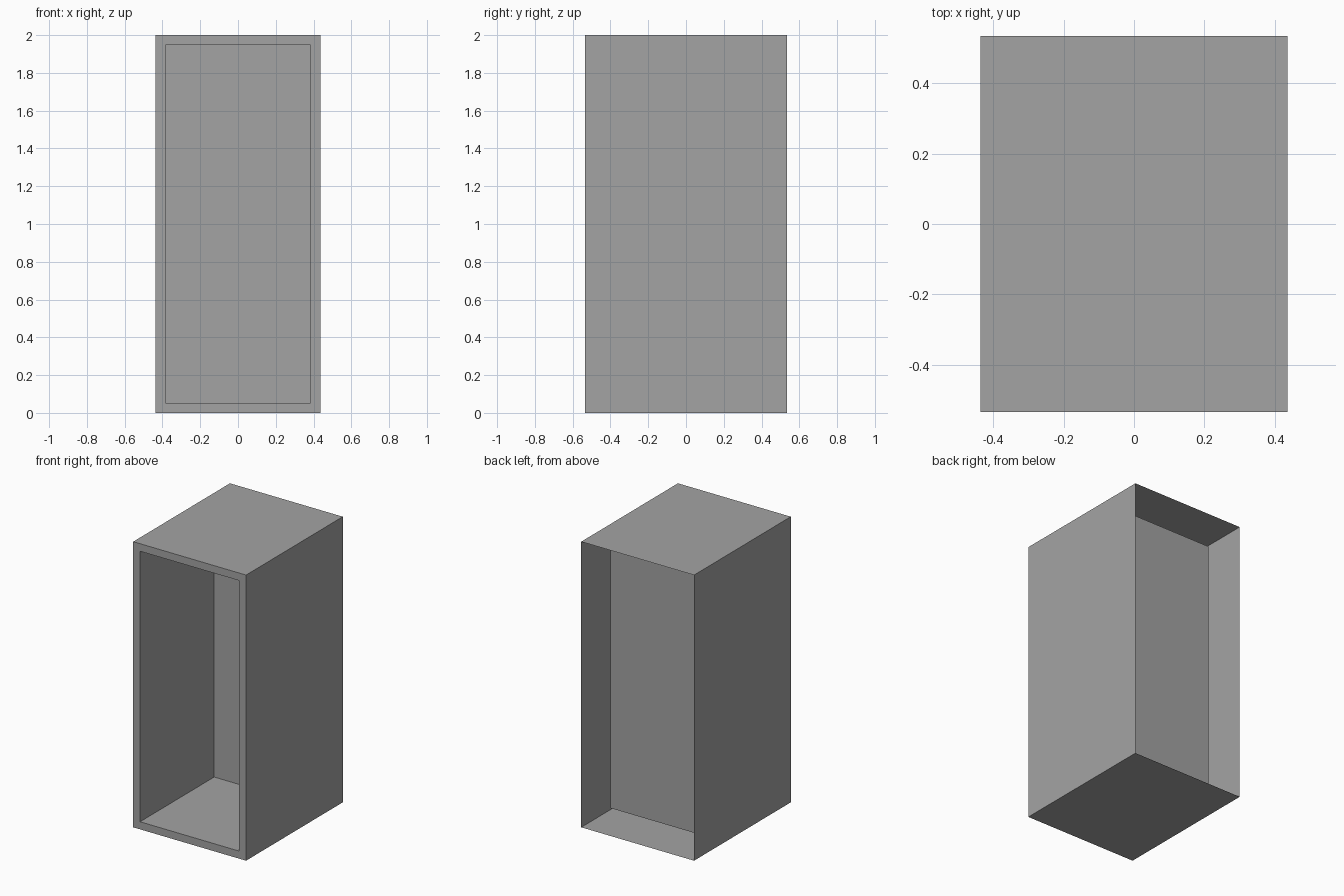
import bpy
import bmesh

# Remove the default cube
old = bpy.data.objects.get("Cube")
if old:
    bpy.data.objects.remove(old, do_unlink=True)

WIDTH, DEPTH, HEIGHT = 0.874, 1.07, 2.0
RIM = 0.053        # width of the front frame
PLATE = 0.005      # thickness of the front frame
FRONT, BACK = -DEPTH / 2, DEPTH / 2
LINER_BACK = 0.285

grey = bpy.data.materials.new("mid grey")
grey.use_nodes = True
colour = (0.37, 0.37, 0.37, 1)
grey.diffuse_color = colour
grey.node_tree.nodes["Principled BSDF"].inputs["Base Color"].default_value = colour


def box(bm, inset, y0, y1, open_sides):
    """Add a box set in from the outline, without the faces looking along open_sides (y signs)."""
    made = bmesh.ops.create_cube(bm, size=1)["verts"]
    for v in made:
        v.co.x *= WIDTH - 2 * inset
        v.co.y = y0 if v.co.y < 0 else y1
        v.co.z = HEIGHT / 2 + v.co.z * (HEIGHT - 2 * inset)
    bm.normal_update()
    faces = {f for v in made for f in v.link_faces}
    doomed = [f for f in faces if abs(f.normal.y) > 0.9
              and round(f.normal.y) in open_sides]
    bmesh.ops.delete(bm, geom=doomed, context="FACES_ONLY")


def finish(name, bm):
    mesh = bpy.data.meshes.new(name)
    bm.to_mesh(mesh)
    bm.free()
    mesh.materials.append(grey)
    obj = bpy.data.objects.new(name, mesh)
    bpy.context.collection.objects.link(obj)
    return obj


# Thin outer casing, open at front and back
bm = bmesh.new()
box(bm, 0, FRONT + PLATE, BACK, (-1, 1))
finish("outer_casing", bm)

# Inner compartment, open at the front, its faces turned inwards
bm = bmesh.new()
box(bm, RIM, FRONT + PLATE, LINER_BACK, (-1,))
bmesh.ops.reverse_faces(bm, faces=bm.faces[:])
finish("inner_compartment", bm)

# Flat front frame joining casing and compartment
bm = bmesh.new()
box(bm, 0, FRONT, FRONT + PLATE, ())
ends = [f for f in bm.faces if abs(f.normal.y) > 0.9]
bmesh.ops.inset_individual(bm, faces=ends, thickness=RIM, use_even_offset=True)
bmesh.ops.bridge_loops(bm, edges=[e for f in ends for e in f.edges])
bmesh.ops.delete(bm, geom=ends, context="FACES_ONLY")
bmesh.ops.recalc_face_normals(bm, faces=bm.faces[:])
finish("front_frame", bm)
